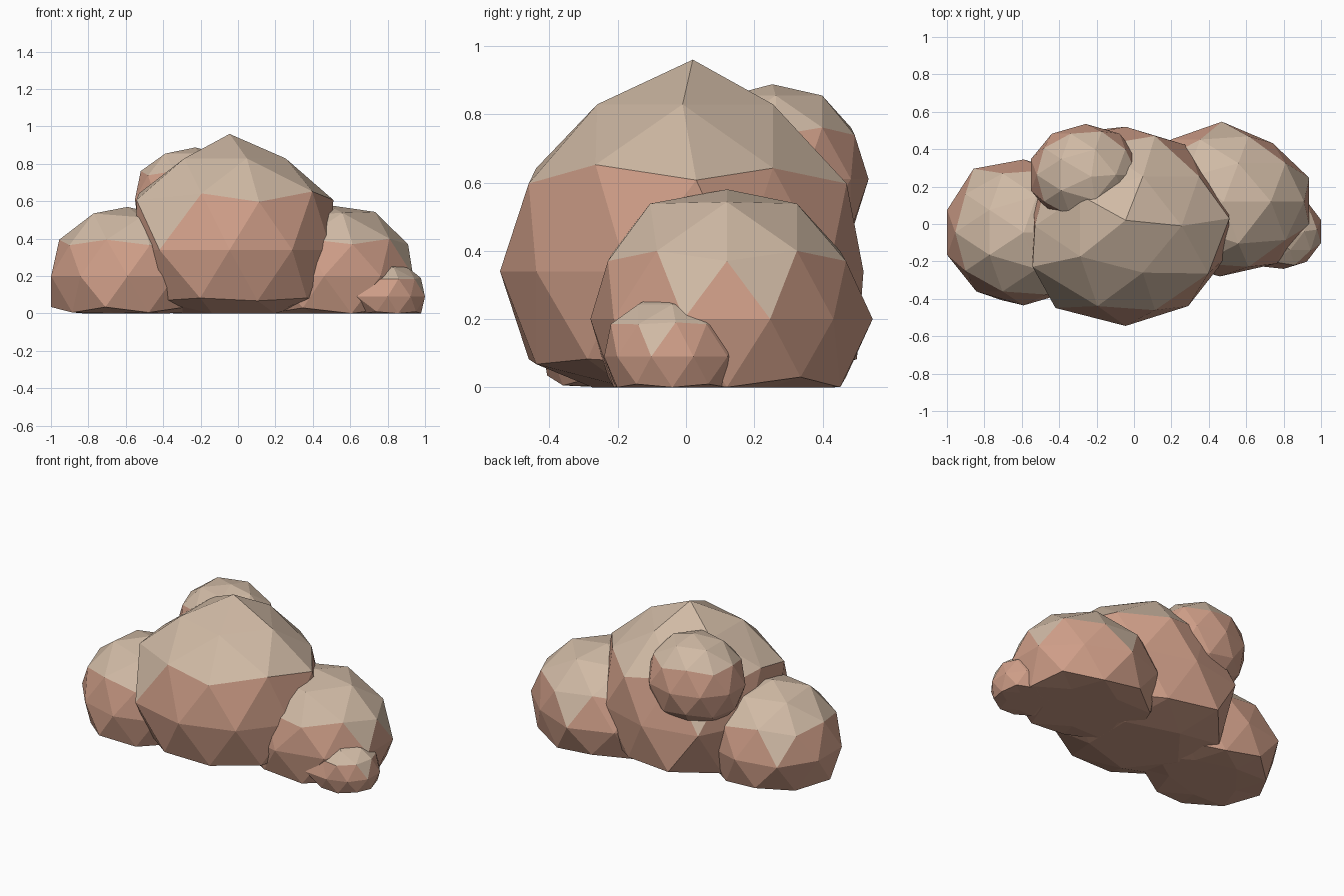
import bpy, bmesh
from mathutils import Vector


def make_material(name, rgb):
    mat = bpy.data.materials.new(name)
    mat.diffuse_color = (*rgb, 1.0)
    return mat


SIDE = make_material("dusty_pink", (0.62, 0.34, 0.245))
TOP = make_material("warm_beige", (0.63, 0.49, 0.375))


def blob(name, centre, radii, nudges=()):
    """Faceted boulder: stretched icosphere, nudged corners, pressed flat at the ground."""
    bm = bmesh.new()
    bmesh.ops.create_icosphere(bm, subdivisions=2, radius=1.0)
    # find the corner nearest to each direction
    moves = []
    for direction, offset in nudges:
        d = Vector(direction).normalized()
        moves.append((max(bm.verts, key=lambda v: v.co.dot(d)), Vector(offset)))
    c, r = Vector(centre), Vector(radii)
    for v in bm.verts:
        v.co = v.co * r + c
    for v, offset in moves:
        v.co += offset
    # press the underside flat
    for v in bm.verts:
        v.co.z = max(v.co.z, 0.0)
    # upward faces are beige, the rest pink
    for f in bm.faces:
        f.normal_update()
        f.material_index = 1 if f.normal.z > 0.375 else 0
        f.smooth = False
    mesh = bpy.data.meshes.new(name)
    bm.to_mesh(mesh)
    bm.free()
    mesh.materials.append(SIDE)
    mesh.materials.append(TOP)
    bpy.context.collection.objects.link(bpy.data.objects.new(name, mesh))


# large middle mass with a raised peak
blob("main_mass", (-0.045, -0.01, 0.34), (0.57, 0.53, 0.575),
     [((0, 0, 1), (0, 0.03, 0.045)),
      ((0.894, 0, 0.447), (0.045, 0.04, 0.01)),
      ((-0.724, -0.526, 0.447), (-0.085, 0.06, 0.01)),
      ((0.276, 0.851, 0.447), (0, 0.03, 0)),
      ((0.688, -0.5, 0.526), (0.05, 0.01, 0.01)),
      ((0.162, -0.5, 0.851), (0, 0.015, 0)),
      ((0, -1, 0), (0, -0.005, 0)),
      ((-0.588, -0.809, 0), (-0.04, -0.01, 0)),
      ((-0.951, -0.309, 0), (0.04, 0, 0)),
      ((-0.951, 0.309, 0), (0.04, 0, 0)),
      ((-0.276, 0.851, -0.447), (-0.02, 0.06, 0)),
      ((-0.588, 0.809, 0), (-0.02, 0.03, 0)),
      ((0.263, -0.809, -0.526), (0, 0, 0.03)),
      ((-0.688, -0.5, -0.526), (0, 0, 0.03)),
      ((0.851, 0, -0.526), (0, 0, 0.03)),
      ((0.263, 0.809, -0.526), (0, 0.02, 0.03))])

# side masses
blob("left_mass", (-0.59, -0.045, 0.2), (0.43, 0.39, 0.37),
     [((-0.894, 0, -0.447), (-0.025, 0, 0)),
      ((-0.276, -0.851, -0.447), (0, -0.03, 0)),
      ((-0.276, 0.851, -0.447), (0, 0.02, 0)),
      ((-0.588, 0.809, 0), (-0.015, 0.025, 0)),
      ((-0.425, -0.309, 0.851), (0, 0, 0.02))])
blob("right_mass", (0.48, 0.12, 0.2), (0.48, 0.41, 0.38),
     [((0.526, 0, 0.851), (0, 0, 0.02)),
      ((0.162, -0.5, 0.851), (0, -0.02, 0.015)),
      ((0.162, 0.5, 0.851), (0, 0, 0.015)),
      ((0, 1, 0), (-0.01, 0.017, 0)),
      ((0.588, 0.809, 0), (-0.02, -0.02, 0)),
      ((0, -1, 0), (-0.02, 0.01, 0))])

# small lumps
blob("upper_back_lump", (-0.258, 0.263, 0.61), (0.308, 0.272, 0.288),
     [((0, 0, 1), (0.03, -0.01, -0.01))])
blob("small_right_lump", (0.8, -0.04, 0.09), (0.21, 0.2, 0.18),
     [((0, 0, 1), (-0.015, -0.05, 0)),
      ((0.276, -0.851, 0.447), (0, -0.01, 0.015)),
      ((-0.588, -0.809, 0), (-0.04, -0.02, 0)),
      ((-0.724, -0.526, 0.447), (-0.02, -0.02, 0.02)),
      ((0.894, 0, 0.447), (-0.01, 0.01, 0.02))])
